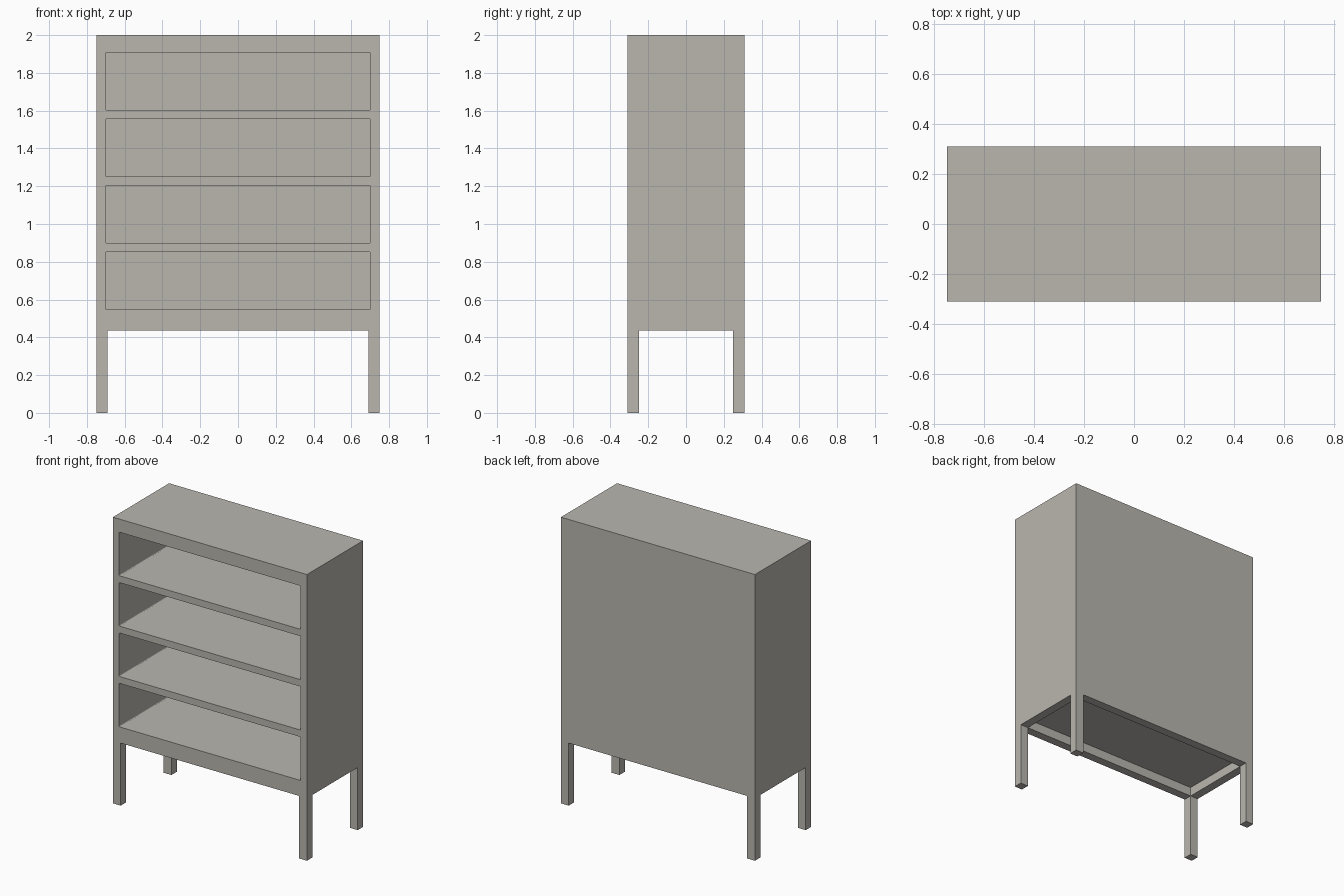
import bpy, bmesh

if "Cube" in bpy.data.objects:
    bpy.data.objects.remove(bpy.data.objects["Cube"])

HX, HY, TOP = 0.75, 0.31, 2.0      # half width, half depth, height
LEG, LEG_H = 0.06, 0.437           # leg thickness, leg height

grey = bpy.data.materials.new("warm_grey")
grey.diffuse_color = (0.49, 0.47, 0.43, 1)
grey.use_nodes = True
grey.node_tree.nodes["Principled BSDF"].inputs["Base Color"].default_value = grey.diffuse_color


def box(name, lo, hi, corner=0.0):
    """Box between two corners; its edges running along y can be rounded."""
    bm = bmesh.new()
    bmesh.ops.create_cube(bm, size=1)
    for v in bm.verts:
        v.co = [lo[i] if v.co[i] < 0 else hi[i] for i in range(3)]
    if corner:
        edges = [e for e in bm.edges
                 if abs(e.verts[0].co.y - e.verts[1].co.y) > 1e-4]
        bmesh.ops.bevel(bm, geom=edges, offset=corner, segments=3,
                        profile=0.5, affect='EDGES')
    bmesh.ops.recalc_face_normals(bm, faces=bm.faces)
    mesh = bpy.data.meshes.new(name)
    bm.to_mesh(mesh)
    bm.free()
    mesh.materials.append(grey)
    obj = bpy.data.objects.new(name, mesh)
    bpy.context.collection.objects.link(obj)
    return obj


def cut(target, cutter):
    """Subtract a cutter, apply the result and remove the cutter."""
    mod = target.modifiers.new("cut", 'BOOLEAN')
    mod.operation, mod.solver, mod.object = 'DIFFERENCE', 'EXACT', cutter
    graph = bpy.context.evaluated_depsgraph_get()
    mesh = bpy.data.meshes.new_from_object(target.evaluated_get(graph))
    target.modifiers.clear()
    target.data = mesh
    bpy.data.objects.remove(cutter)


# Cabinet body
cabinet = box("cabinet", (-HX, -HY, LEG_H), (HX, HY, TOP))

# Four open compartments in the front
for i in range(4):
    z = 0.548 + 0.352 * i
    cut(cabinet, box("compartment_cutter", (-0.702, -HY - 0.1, z),
                     (0.702, HY - 0.05, z + 0.304), 0.006))

# Shallow recess underneath, leaving an apron frame
cut(cabinet, box("recess_cutter", (-HX + LEG, -HY + LEG, LEG_H - 0.1),
                 (HX - LEG, HY - LEG, 0.5)))

# Square corner legs
for sx, side in ((-1, "left"), (1, "right")):
    for sy, end in ((-1, "front"), (1, "back")):
        xs = sorted((sx * HX, sx * (HX - LEG)))
        ys = sorted((sy * HY, sy * (HY - LEG)))
        box(f"{end}_{side}_leg", (xs[0], ys[0], 0), (xs[1], ys[1], LEG_H))
